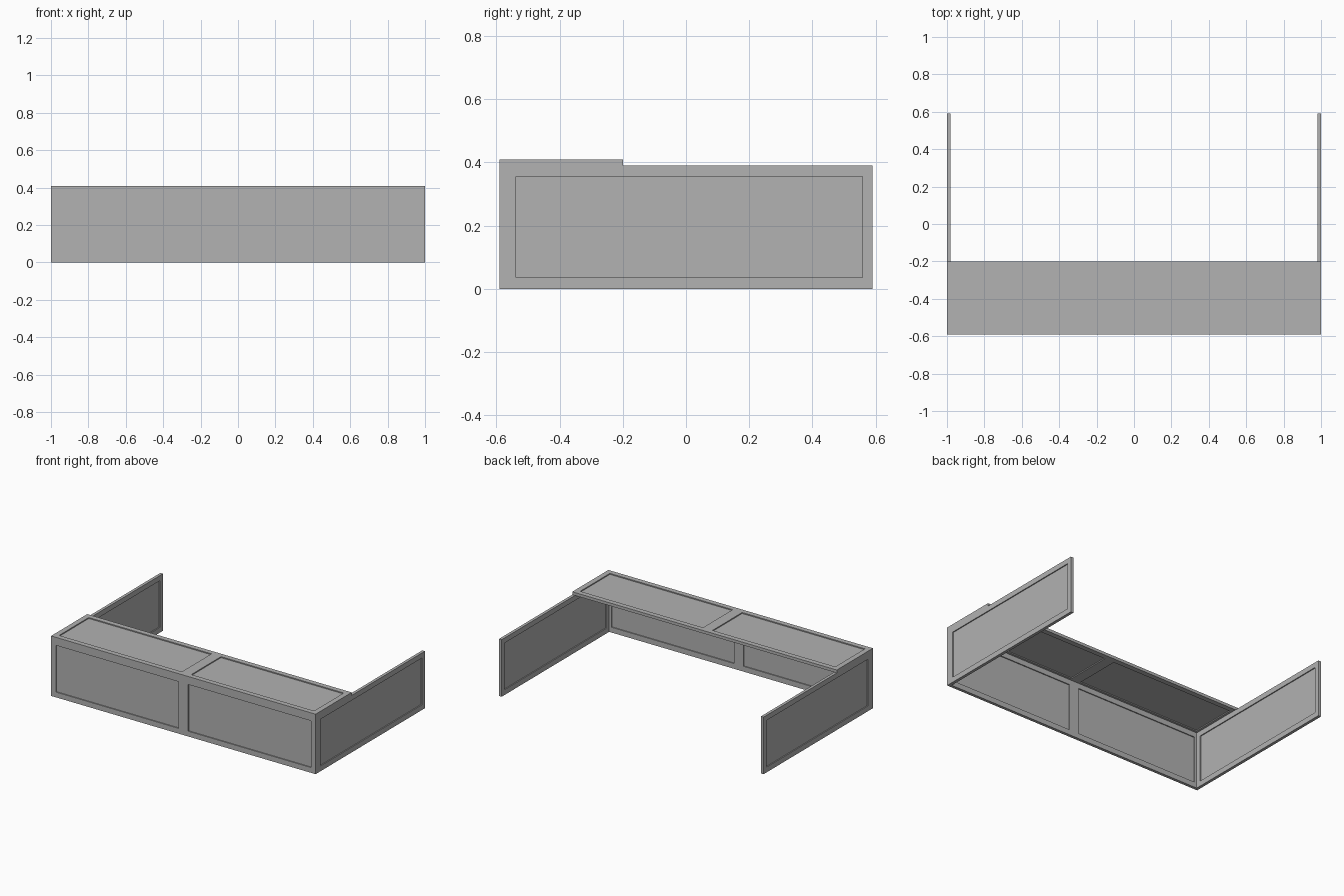
import bpy
import bmesh
from mathutils import Vector

cube = bpy.data.objects.get("Cube")
if cube:
    bpy.data.objects.remove(cube, do_unlink=True)

THICK = 0.02    # board thickness
RECESS = 0.007  # depth of the sunken panels on each face
BACK = 0.59     # half depth of the whole model
WALL = 0.39     # wall height below the top board

grey = bpy.data.materials.new("plain_grey")
grey.use_nodes = True
colour = (0.445, 0.445, 0.445, 1.0)
grey.diffuse_color = colour
grey.node_tree.nodes["Principled BSDF"].inputs["Base Color"].default_value = colour


def framed_board(name, us, vs, w0, place):
    """Board spanning us by vs; every odd grid cell is sunk on both faces."""
    bm = bmesh.new()
    sunken = []
    for w, inward in ((w0, 1), (w0 + THICK, -1)):
        verts = [[bm.verts.new(place(u, v, w)) for v in vs] for u in us]
        shift = Vector(place(0, 0, inward * RECESS))
        for i in range(len(us) - 1):
            for j in range(len(vs) - 1):
                face = bm.faces.new((verts[i][j], verts[i + 1][j],
                                     verts[i + 1][j + 1], verts[i][j + 1]))
                if i % 2 and j % 2:
                    sunken.append((face, shift))
    # close the rim between the two faces
    bmesh.ops.bridge_loops(bm, edges=[e for e in bm.edges if e.is_boundary])
    bmesh.ops.recalc_face_normals(bm, faces=bm.faces[:])
    # push the panels inward
    for face, shift in sunken:
        new = bmesh.ops.extrude_discrete_faces(bm, faces=[face])["faces"][0]
        bmesh.ops.translate(bm, verts=new.verts[:], vec=shift)
    bmesh.ops.dissolve_limit(bm, angle_limit=0.01, verts=bm.verts[:], edges=bm.edges[:])
    bmesh.ops.recalc_face_normals(bm, faces=bm.faces[:])
    mesh = bpy.data.meshes.new(name)
    bm.to_mesh(mesh)
    bm.free()
    mesh.materials.append(grey)
    obj = bpy.data.objects.new(name, mesh)
    bpy.context.collection.objects.link(obj)
    return obj


two_panels = [-1, -0.964, -0.036, 0.036, 0.964, 1]
wall_heights = [0, 0.036, 0.355, WALL]

# front wall with two panels
framed_board("front_wall", two_panels, wall_heights, -BACK,
             lambda u, v, w: (u, w, v))

# top board resting on the walls
framed_board("top_board", two_panels, [-BACK, -0.555, -0.235, -0.2], WALL,
             lambda u, v, w: (u, v, w))

# side walls running back from the front wall
for name, x in (("left_side_wall", 1 - THICK), ("right_side_wall", -1)):
    framed_board(name, [THICK - BACK, -0.538, 0.558, BACK], wall_heights, x,
                 lambda u, v, w: (w, u, v))
